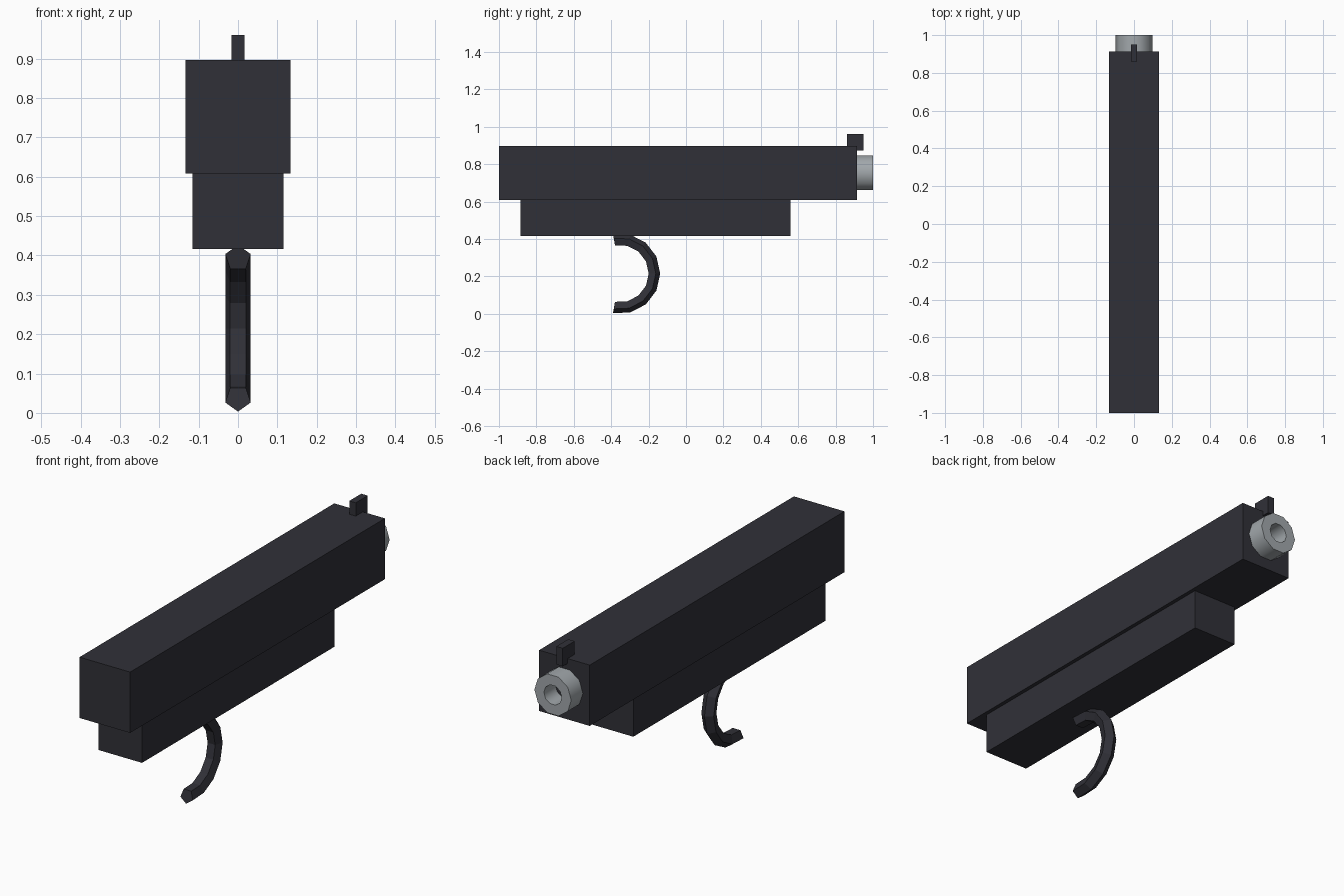
import bpy
import bmesh
import math
from mathutils import Vector

cube = bpy.data.objects.get("Cube")
if cube:
    bpy.data.objects.remove(cube, do_unlink=True)


def make_material(name, color):
    mat = bpy.data.materials.new(name)
    mat.use_nodes = True
    mat.diffuse_color = color
    node = next(n for n in mat.node_tree.nodes if n.type == "BSDF_PRINCIPLED")
    node.inputs["Base Color"].default_value = color
    return mat


DARK = make_material("dark gunmetal", (0.03, 0.03, 0.039, 1))
STEEL = make_material("bare steel", (0.36, 0.39, 0.41, 1))


def finish(name, bm, mat):
    bmesh.ops.recalc_face_normals(bm, faces=bm.faces)
    mesh = bpy.data.meshes.new(name)
    bm.to_mesh(mesh)
    bm.free()
    mesh.materials.append(mat)
    obj = bpy.data.objects.new(name, mesh)
    bpy.context.collection.objects.link(obj)
    return obj


def box(name, half_width, y_range, z_range, mat):
    """Box centred on x, spanning the given y and z ranges."""
    bm = bmesh.new()
    bmesh.ops.create_cube(bm, size=1)
    (y0, y1), (z0, z1) = y_range, z_range
    for v in bm.verts:
        v.co = (2 * half_width * v.co.x,
                y1 if v.co.y > 0 else y0,
                z1 if v.co.z > 0 else z0)
    return finish(name, bm, mat)


def revolve(name, profile, axis, centre, angle, steps, mat):
    """Sweep a closed profile around an axis, capping any open ends."""
    bm = bmesh.new()
    verts = [bm.verts.new(p) for p in profile]
    edges = [bm.edges.new((a, b)) for a, b in zip(verts, verts[1:] + verts[:1])]
    bmesh.ops.spin(bm, geom=verts + edges, axis=axis, cent=centre,
                   angle=angle, steps=steps)
    bmesh.ops.remove_doubles(bm, verts=bm.verts, dist=0.0005)
    rim = [e for e in bm.edges if e.is_boundary]
    if rim:
        bmesh.ops.holes_fill(bm, edges=rim, sides=0)
    return finish(name, bm, mat)


# Main body blocks and front sight
box("slide", 0.133, (-1, 0.913), (0.608, 0.897), DARK)
box("lower_frame", 0.115, (-0.885, 0.56), (0.417, 0.608), DARK)
box("sight_post", 0.017, (0.86, 0.95), (0.874, 0.96), DARK)

# Hollow muzzle with ten sides, smooth around and sharp at the rims
muzzle_centre = Vector((0, 0, 0.753))
outline = [(0.097, 0.9), (0.097, 1), (0.047, 1), (0.047, 0.9)]
muzzle = revolve("muzzle", [muzzle_centre + Vector((r, y, 0)) for r, y in outline],
                 (0, 1, 0), muzzle_centre, math.tau, 10, STEEL)
bpy.ops.object.select_all(action="DESELECT")
muzzle.select_set(True)
bpy.context.view_layer.objects.active = muzzle
bpy.ops.object.shade_smooth_by_angle(angle=math.radians(50))

# Curved guard: five-sided section with its point facing outward
guard_centre = Vector((0, -0.353, 0.215))
sweep = math.radians(200)
radial = Vector((0, math.cos(sweep / 2), -math.sin(sweep / 2)))
section = []
for i in range(5):
    a = math.tau * i / 5
    section.append(guard_centre + radial * (0.181 + 0.034 * math.cos(a))
                   + Vector((0.034 * math.sin(a), 0, 0)))
revolve("trigger_guard", section, (1, 0, 0), guard_centre, sweep, 8, DARK)
